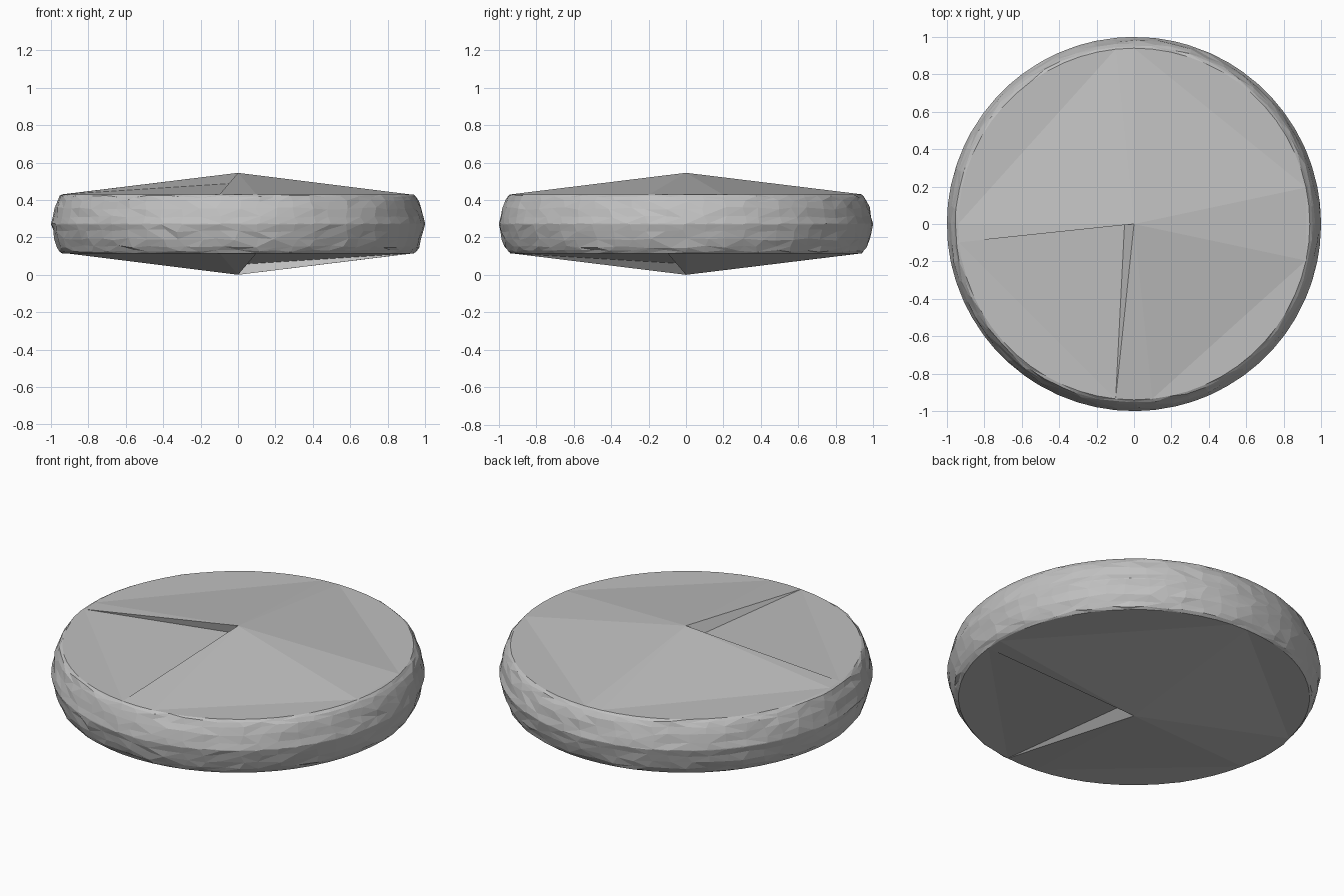
import bpy, bmesh, math, random
from mathutils import Matrix, Vector

random.seed(4)
cube = bpy.data.objects.get("Cube")
if cube:
    bpy.data.objects.remove(cube, do_unlink=True)

HEIGHT = 0.545
MID = HEIGHT / 2
EDGE_Z = 0.43
EDGE_R = 0.94
STEP = 6                      # degrees between points around the rim

grey = bpy.data.materials.new("plain grey")
grey.use_nodes = True
colour = (0.53, 0.53, 0.53, 1)
grey.diffuse_color = colour
grey.node_tree.nodes["Principled BSDF"].inputs["Base Color"].default_value = colour


def polar(radius, degrees, z):
    a = math.radians(degrees)
    return Vector((radius * math.cos(a), radius * math.sin(a), z))


def make_object(name, bm):
    mesh = bpy.data.meshes.new(name)
    bm.to_mesh(mesh)
    bm.free()
    mesh.materials.append(grey)
    obj = bpy.data.objects.new(name, mesh)
    bpy.context.collection.objects.link(obj)
    return obj


def make_cap(name, matrix):
    """Shallow faceted pyramid on a round base, with one undercut facet."""
    bm = bmesh.new()
    ring = {a: bm.verts.new(polar(EDGE_R, a, EDGE_Z)) for a in range(0, 360, STEP)}
    apex = bm.verts.new((0, 0, HEIGHT))
    ends = [-12, 12, 90, 96, 180, 186, 264, 276]
    for a, b in zip(ends, ends[1:] + [ends[0] + 360]):
        va, vb = ring[a % 360], ring[b % 360]
        if a == 186:
            # sunken facet tucked under the neighbouring ridge
            low = bm.verts.new((-0.05, 0.01, 0.487))
            for face in ((apex, va, low), (low, va, vb), (apex, low, vb)):
                bm.faces.new(face)
        else:
            bm.faces.new((apex, va, vb))
        # level segment between the chord and the round edge
        arc = [ring[d % 360] for d in range(a, b + 1, STEP)]
        if len(arc) > 2:
            bm.faces.new(arc)
    bm.transform(matrix)
    return make_object(name, bm)


# Top cap, and the same cap turned over for the base
make_cap("top_cap", Matrix.Identity(4))
centre = Matrix.Translation((0, 0, MID))
make_cap("bottom_cap", centre @ Matrix.Rotation(math.pi, 4, 'Y') @ centre.inverted())

# Rounded rim band with slightly uneven facets
upper = [(1.0, 0.275), (0.993, 0.31), (0.983, 0.355), (0.968, 0.395),
         (0.955, 0.418), (EDGE_R, EDGE_Z)]
profile = [(r, HEIGHT - z) for r, z in reversed(upper)] + upper
bm = bmesh.new()
rows = []
for i, (r, z) in enumerate(profile):
    row = []
    fixed = i in (0, len(profile) - 1)
    seam = r == 1.0
    for a in range(0, 360, STEP):
        jr = 0 if fixed or seam else random.uniform(-0.006, 0.002)
        jz = 0 if fixed or seam else random.uniform(-0.007, 0.007)
        ja = 0 if fixed else random.uniform(-1.2, 1.2)
        row.append(bm.verts.new(polar(r + jr, a + ja, z + jz)))
    rows.append(row)
quads = []
n = len(rows[0])
for i, (low, high) in enumerate(zip(rows, rows[1:])):
    for k in range(n):
        m = (k + 1) % n
        face = bm.faces.new((low[k], low[m], high[m], high[k]))
        if i == 4 and k % 7 == 2:
            quads.append(face)

# Small dents just below the seam
dents = bmesh.ops.inset_individual(bm, faces=quads, thickness=0.004, depth=-0.015)
bmesh.ops.triangulate(bm, faces=bm.faces[:], quad_method='SHORT_EDGE')
make_object("rim_band", bm)
